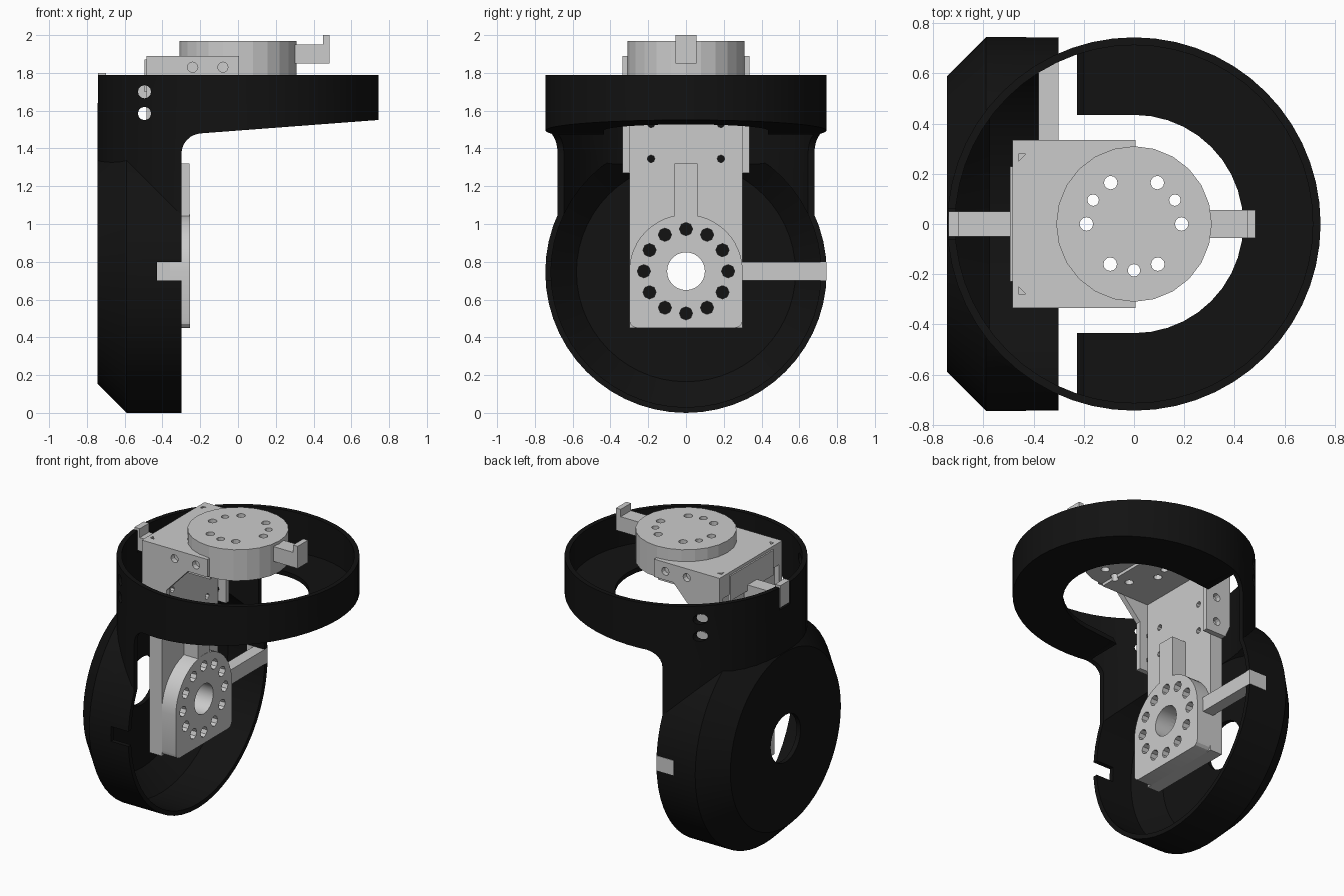
import bpy, bmesh, math
from mathutils import Vector

if "Cube" in bpy.data.objects:
    bpy.data.objects.remove(bpy.data.objects["Cube"])

black = bpy.data.materials.new("black_plastic")
black.diffuse_color = (0.006, 0.006, 0.006, 1)
black.use_nodes = True
black.node_tree.nodes["Principled BSDF"].inputs["Base Color"].default_value = black.diffuse_color


def prism(name, pts, axis, lo, hi):
    """Extrude a 2D outline: axis x uses (y,z), axis y uses (x,z), axis z uses (x,y)."""
    put = {"x": lambda a, b, c: (c, a, b), "y": lambda a, b, c: (a, c, b),
           "z": lambda a, b, c: (a, b, c)}[axis]
    bm = bmesh.new()
    face = bm.faces.new([bm.verts.new(put(a, b, lo)) for a, b in pts])
    ext = bmesh.ops.extrude_face_region(bm, geom=[face])
    move = Vector(put(0, 0, hi - lo))
    for v in ext["geom"]:
        if isinstance(v, bmesh.types.BMVert):
            v.co += move
    bmesh.ops.recalc_face_normals(bm, faces=bm.faces[:])
    mesh = bpy.data.meshes.new(name)
    bm.to_mesh(mesh)
    bm.free()
    ob = bpy.data.objects.new(name, mesh)
    bpy.context.collection.objects.link(ob)
    return ob


def arc(cx, cy, r, a0, a1, n):
    return [(cx + r * math.cos(math.radians(a0 + (a1 - a0) * i / n)),
             cy + r * math.sin(math.radians(a0 + (a1 - a0) * i / n))) for i in range(n + 1)]


def circle(cx, cy, r, n=12):
    return arc(cx, cy, r, 0, 360, n)[:-1]


def box(name, x0, x1, y0, y1, z0, z1):
    return prism(name, [(x0, y0), (x1, y0), (x1, y1), (x0, y1)], "z", z0, z1)


def boolean(ob, others, op="DIFFERENCE"):
    """Apply a boolean with each helper, then delete the helper."""
    for o in others:
        m = ob.modifiers.new("bool", "BOOLEAN")
        m.operation, m.object, m.solver = op, o, "EXACT"
        with bpy.context.temp_override(object=ob, active_object=ob, selected_objects=[ob]):
            bpy.ops.object.modifier_apply(modifier=m.name)
        bpy.data.objects.remove(o)
    return ob


def smooth(ob):
    bpy.ops.object.select_all(action="DESELECT")
    ob.select_set(True)
    bpy.context.view_layer.objects.active = ob
    bpy.ops.object.shade_smooth_by_angle(angle=math.radians(25))


def dish(name, rings, zc):
    """Closed turned body about the x axis from (x, radius) rings."""
    n = 56
    bm = bmesh.new()
    loops = [[bm.verts.new((x, a, b)) for a, b in circle(0, zc, r, n)] for x, r in rings]
    for p, q in zip(loops, loops[1:]):
        for i in range(n):
            bm.faces.new((p[i], p[(i + 1) % n], q[(i + 1) % n], q[i]))
    bm.faces.new(loops[0])
    bm.faces.new(loops[-1])
    bmesh.ops.recalc_face_normals(bm, faces=bm.faces[:])
    mesh = bpy.data.meshes.new(name)
    bm.to_mesh(mesh)
    bm.free()
    ob = bpy.data.objects.new(name, mesh)
    bpy.context.collection.objects.link(ob)
    return ob


# Black shell: round side cup joined to the upper ring cup
shell = dish("shell", [(-0.745, 0.59), (-0.59, 0.745), (-0.30, 0.745)], 0.745)
outer = prism("outer", [(-0.8, 0.75), (-0.30, 0.75), (-0.30, 1.37)]
              + arc(-0.19, 1.37, 0.11, 180, 95, 6)
              + [(0.8, 1.555), (0.8, 1.79), (-0.8, 1.79)], "y", -0.8, 0.8)
outer.data.name = "outer"
boolean(outer, [prism("c", circle(0, 0, 0.744, 56), "z", 0.7, 1.9)], "INTERSECT")
boolean(shell, [outer], "UNION")

# Hollow it out
inner = prism("inner", [(-0.8, 0.76), (-0.28, 0.76), (-0.28, 1.40), (-0.2, 1.51),
                        (0.8, 1.585), (0.8, 1.85), (-0.8, 1.85)], "y", -0.8, 0.8)
boolean(inner, [prism("c", circle(0, 0, 0.713, 56), "z", 0.7, 1.9)], "INTERSECT")
cuts = [dish("cup", [(-0.715, 0.58), (-0.575, 0.715), (-0.285, 0.715)], 0.745), inner]
# Floor opening, axle hole, hook notches and screw holes
cuts += [prism("slot", [(-0.36, -0.47), (-0.27, -0.47), (-0.23, -0.435)]
               + arc(0, 0, 0.435, -90, 90, 20)
               + [(-0.23, 0.435), (-0.27, 0.47), (-0.36, 0.47)], "z", 1.3, 1.7),
         prism("axle", circle(0, 0.75, 0.16, 28), "x", -0.9, -0.6),
         box("notch", -0.43, -0.2, -0.9, 0.9, 0.70, 0.80),
         box("notch_back", -0.9, -0.68, -0.06, 0.06, 1.64, 1.9)]
cuts += [prism("screw", circle(-0.495, z, 0.035), "y", -0.9, 0.9) for z in (1.70, 1.585)]
boolean(shell, cuts)
shell.data.materials.clear()
shell.data.materials.append(black)
for p in shell.data.polygons:
    p.material_index = 0
smooth(shell)

# Lower bearing block: flat back plate and D-shaped front
mount = box("mount_plate", -0.45, -0.36, -0.30, 0.30, 0.45, 1.75)
d_block = prism("lower_bearing", arc(-0.26, 0.49, 0.04, 180, 270, 3)
                + arc(0.26, 0.49, 0.04, 270, 360, 3)
                + arc(0, 0.75, 0.30, 0, 180, 24), "x", -0.36, -0.255)
for ob in (mount, d_block):
    holes = [prism("h", circle(0, 0.75, 0.10, 28), "x", -0.6, 0)]
    for i in range(12):
        a = math.radians(30 * i)
        holes.append(prism("h", circle(0.223 * math.cos(a), 0.75 + 0.223 * math.sin(a),
                                       0.035, 8), "x", -0.6, 0))
    boolean(ob, holes)
boolean(mount, [prism("h", circle(y, z, 0.02, 8), "x", -0.6, 0)
                for y in (-0.185, 0.185) for z in (1.345, 1.53)])
smooth(d_block)
box("lower_tab", -0.36, -0.256, -0.06, 0.06, 1.02, 1.32)

# Stop hooks: straight bar with an upturned end
prism("lower_hook", [(-0.38, 0.29), (-0.30, 0.29), (-0.30, 0.745), (-0.43, 0.745),
                     (-0.43, 0.71), (-0.38, 0.71)], "z", 0.70, 0.80)
prism("upper_hook", [(0.28, 1.85), (0.485, 1.85), (0.485, 2.0), (0.45, 2.0),
                     (0.45, 1.95), (0.28, 1.95)], "y", -0.055, 0.055)
prism("rear_hook", [(-0.47, 1.65), (-0.74, 1.65), (-0.74, 1.80), (-0.70, 1.80),
                    (-0.70, 1.74), (-0.47, 1.74)], "y", -0.05, 0.05)

# Upper housing with side gussets
housing = box("upper_housing", -0.485, 0.0, -0.30, 0.30, 1.74, 1.89)
for side, s in (("front", -1), ("back", 1)):
    gusset = prism(side + "_gusset", [(-0.485, 1.89), (0.005, 1.89), (0.005, 1.77), (-0.14, 1.77),
                                      (-0.30, 1.60), (-0.30, 1.27), (-0.45, 1.27), (-0.485, 1.35)],
                   "y", min(s * 0.30, s * 0.335), max(s * 0.30, s * 0.335))
    boolean(gusset, [prism("h", circle(x, z, 0.027), "y", -0.5, 0.5)
                     for x, z in ((-0.24, 1.83), (-0.08, 1.83), (-0.38, 1.35), (-0.38, 1.52))])
box("rear_plate", -0.495, -0.475, -0.23, 0.23, 1.70, 1.87)

# Turntable disc with through holes shared with the housing
disc = prism("turntable", circle(0, 0, 0.31, 24), "z", 1.76, 1.97)
spots = [(0, -0.185, 0.025)]
for s in (-1, 1):
    spots += [(s * 0.093, 0.165, 0.027), (s * 0.163, 0.095, 0.023),
              (s * 0.19, 0, 0.027), (s * 0.095, -0.16, 0.027)]
for ob in (disc, housing):
    boolean(ob, [prism("h", circle(x, y, r, 12), "z", 1.5, 2.2) for x, y, r in spots])
boolean(housing, [prism("h", [(-0.46, s * 0.28), (-0.43, s * 0.28), (-0.46, s * 0.25)],
                        "z", 1.82, 2) for s in (-1, 1)])
